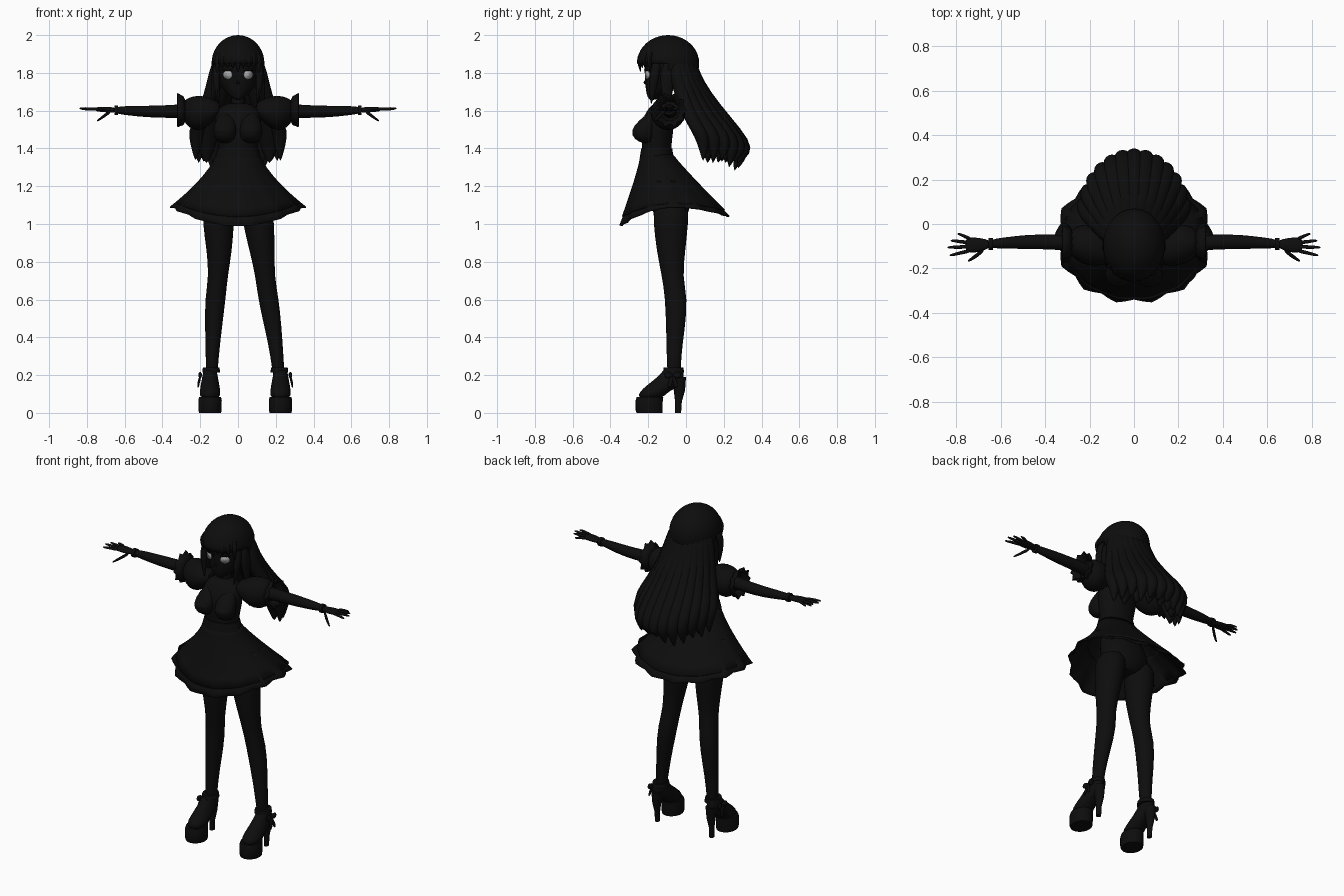
import bpy, bmesh, math, random
from math import sin, cos, pi, sqrt

random.seed(4)
cube = bpy.data.objects.get("Cube")
if cube:
    bpy.data.objects.remove(cube, do_unlink=True)


def make_material(name, value):
    mat = bpy.data.materials.new(name)
    mat.use_nodes = True
    colour = (value, value, value, 1)
    mat.diffuse_color = colour
    mat.node_tree.nodes["Principled BSDF"].inputs["Base Color"].default_value = colour
    return mat


BLACK = make_material("near_black", 0.004)
PALE = make_material("pale_grey", 0.4)


def finish(name, bm, mat=BLACK, subdivide=0, thickness=0):
    """Turn a bmesh into a smooth shaded object."""
    bmesh.ops.recalc_face_normals(bm, faces=bm.faces)
    mesh = bpy.data.meshes.new(name)
    bm.to_mesh(mesh)
    bm.free()
    mesh.materials.append(mat)
    obj = bpy.data.objects.new(name, mesh)
    bpy.context.collection.objects.link(obj)
    if thickness:
        obj.modifiers.new("Thickness", 'SOLIDIFY').thickness = thickness
    if subdivide:
        obj.modifiers.new("Smooth", 'SUBSURF').levels = subdivide
        obj.modifiers["Smooth"].render_levels = subdivide
    bpy.ops.object.select_all(action='DESELECT')
    obj.select_set(True)
    bpy.context.view_layer.objects.active = obj
    bpy.ops.object.shade_smooth_by_angle(angle=math.radians(50))
    return obj


def bridge(bm, rings, caps=True):
    n = len(rings[0])
    for low, high in zip(rings, rings[1:]):
        for i in range(n):
            j = (i + 1) % n
            bm.faces.new((low[i], low[j], high[j], high[i]))
    if caps:
        bm.faces.new(rings[0])
        bm.faces.new(rings[-1])


def loft(name, sections, axis='z', sides=12, subdivide=1, frill=0, caps=True):
    """Skin elliptical sections (x, y, z, radius, radius) set square to an axis."""
    bm = bmesh.new()
    rings = []
    for k, (x, y, z, ru, rv) in enumerate(sections):
        ring = []
        for i in range(sides):
            a = 2 * pi * i / sides
            wave = 1 + (frill * (-1) ** i if k else 0)
            u, v = ru * cos(a) * wave, rv * sin(a) * wave
            offset = {'z': (u, v, 0), 'x': (0, u, v), 'y': (u, 0, v)}[axis]
            ring.append(bm.verts.new((x + offset[0], y + offset[1], z + offset[2])))
        rings.append(ring)
    bridge(bm, rings, caps)
    return finish(name, bm, subdivide=subdivide, thickness=0 if caps else .006)


def strand(name, path, width, depth):
    """Hair lock that swells in the middle and ends in a point."""
    last = len(path) - 1
    taper = [.7] + [1] * (last - 2) + [.8, .05]
    loft(name, [(*p, width * t, depth * t) for p, t in zip(path, taper)], sides=8)


def skirt_tier(name, start, end, grow, ruffle, drop):
    """Skirt layer between two fractions of the waist-to-hem slope."""
    bm = bmesh.new()
    rings, n, steps = [], 56, 7
    for k in range(steps + 1):
        t = start + (end - start) * k / steps
        ring = []
        for i in range(n):
            a = 2 * pi * i / n
            front = max(0, -sin(a)) ** 2
            back = max(0, sin(a)) ** 2
            wave = 1 + ruffle * cos(14 * a) * k / steps
            rx = (.115 + .235 * t ** 1.35) * wave * grow
            ry = (.085 + .205 * t ** 1.1) * wave * grow
            z = 1.37 - t * (.28 + drop * (.1 * front + .05 * back))
            ring.append(bm.verts.new((rx * cos(a), -.155 + .095 * t + ry * sin(a), z)))
        rings.append(ring)
    bridge(bm, rings, caps=False)
    finish(name, bm, thickness=.006)


# Torso, neck and hips
loft("torso", [(0, -.15, 1.3, .11, .085), (0, -.155, 1.38, .1, .075),
               (0, -.155, 1.46, .115, .085), (0, -.15, 1.54, .13, .09),
               (0, -.135, 1.61, .12, .07), (0, -.125, 1.645, .05, .04)], sides=16)
loft("neck", [(0, -.12, 1.6, .042, .042), (0, -.12, 1.65, .035, .037),
              (0, -.115, 1.73, .035, .037)])
loft("hips", [(0, -.08, 1.01, .07, .07), (0, -.08, 1.07, .16, .105),
              (0, -.09, 1.16, .155, .11), (0, -.13, 1.28, .115, .09),
              (0, -.15, 1.38, .1, .075)], sides=16)
loft("waistband", [(0, -.155, 1.35, .122, .09), (0, -.155, 1.4, .108, .082)], sides=24,
     subdivide=0)

# Skirt: smooth upper layer over a fluted underskirt
skirt_tier("skirt", 0, .93, 1.0, .012, .75)
skirt_tier("underskirt_ruffle", .5, 1, 1.0, .035, 1)

# Head and face
loft("head", [(0, -.18, 1.655, .015, .015), (0, -.155, 1.685, .055, .055),
              (0, -.125, 1.735, .098, .092), (0, -.105, 1.8, .118, .114),
              (0, -.1, 1.88, .12, .13), (0, -.1, 1.95, .085, .09)], sides=20)
loft("nose", [(0, -.21, 1.765, .004, .004), (0, -.219, 1.748, .009, .013),
              (0, -.21, 1.738, .006, .006)], sides=8)


def face_plate(name, cx, cz, rx, rz, lift, mat):
    """Thin oval wrapped on the curve of the face."""
    bm = bmesh.new()
    bmesh.ops.create_circle(bm, cap_ends=True, segments=20, radius=1)
    for v in bm.verts:
        x, z = cx + v.co.x * rx, cz + v.co.y * rz
        v.co = (x, -.105 - .114 * sqrt(1 - (x / .12) ** 2) - lift, z)
    finish(name, bm, mat, thickness=.003)


for side, label in ((1, "left"), (-1, "right")):
    face_plate(label + "_eye", side * .055, 1.79, .024, .024, .003, PALE)
    face_plate(label + "_upper_lash", side * .057, 1.815, .028, .006, .007, BLACK)
    face_plate(label + "_eyebrow", side * .055, 1.838, .024, .003, .004, BLACK)

# Hair cap, open at the face
bm = bmesh.new()
bmesh.ops.create_uvsphere(bm, u_segments=32, v_segments=20, radius=1)
for v in bm.verts:
    v.co = (v.co.x * .14, v.co.y * .165 - .095, v.co.z * .15 + 1.85)
hidden = [v for v in bm.verts if v.co.y < -.12 and v.co.z < 1.84 or v.co.z < 1.74]
bmesh.ops.delete(bm, geom=hidden, context='VERTS')
finish("hair_cap", bm, thickness=.008)

# Fringe
for i in range(-4, 5):
    x = i * .027
    y = -.095 - .15 * sqrt(1 - (x / .14) ** 2)
    tip = 1.8 if i == 0 else 1.825 - .035 * (abs(i) > 3)
    strand("fringe_lock", [(x * .8, y + .02, 1.93), (x, y - .003, 1.88),
                           (x, y - .002, 1.85), (x * 1.03, y + .005, tip)], .02, .015)

# Locks beside the face
for side in (1, -1):
    strand("long_side_lock", [(side * .1, -.15, 1.88), (side * .118, -.165, 1.8),
                              (side * .112, -.175, 1.72), (side * .1, -.185, 1.63)], .024, .03)
    strand("outer_side_lock", [(side * .11, -.09, 1.87), (side * .12, -.1, 1.78),
                               (side * .125, -.1, 1.7), (side * .14, -.1, 1.6)], .026, .045)

# Long back hair: a fan of locks sweeping away from the body
levels = [(1.88, .1, -.07, .09), (1.8, .115, -.07, .1), (1.7, .135, -.05, .135),
          (1.57, .185, -.02, .21), (1.44, .225, .01, .29), (1.37, .225, .04, .27),
          (1.3, .23, .04, .24)]
for i in range(-6, 7):
    a = math.radians(i * 13)
    path = [(sin(a) * rx, cy + cos(a) * ry, z + (.06 * sin(a) ** 2 if z < 1.5 else 0))
            for z, rx, cy, ry in levels]
    x, y, z = path[-1]
    path[-1] = (x, y, z + random.uniform(-.04, .03))
    strand("back_hair_lock", path, .048, .048)
for i in range(-3, 4):
    a = math.radians(i * 22)
    path = [(sin(a) * rx * .8, cy + cos(a) * ry * .75, z + .02)
            for z, rx, cy, ry in levels]
    strand("inner_hair_lock", path, .06, .045)

# Arms, sleeves, hands and bust, once per side
fingers = [(.795, -.045, 1.605, -.068), (.825, -.075, 1.612, -.085),
           (.84, -.105, 1.612, -.102), (.83, -.14, 1.608, -.119)]
for side, label in ((1, "left"), (-1, "right")):
    def limb(name, sections, **options):
        return loft(label + "_" + name, [(side * x, *rest) for x, *rest in sections],
                    axis='x', **options)

    loft(label + "_breast", [(side * .066, -.2, 1.425, .02, .02), (side * .068, -.222, 1.445, .055, .055),
                             (side * .07, -.228, 1.495, .066, .07), (side * .065, -.2, 1.55, .055, .05),
                             (side * .06, -.165, 1.6, .03, .02)], sides=14)
    limb("arm", [(.1, -.11, 1.6, .045, .045), (.25, -.09, 1.6, .037, .04),
                 (.36, -.08, 1.595, .035, .035), (.48, -.08, 1.595, .034, .032),
                 (.58, -.085, 1.6, .026, .026), (.66, -.09, 1.603, .02, .019)])
    limb("sleeve_puff", [(.09, -.12, 1.61, .045, .03), (.13, -.11, 1.6, .075, .06),
                         (.18, -.1, 1.59, .092, .092), (.235, -.09, 1.585, .092, .095),
                         (.275, -.085, 1.595, .065, .07), (.29, -.085, 1.595, .045, .045)],
         sides=16)
    limb("sleeve_frill", [(.27, -.085, 1.597, .042, .042), (.29, -.085, 1.6, .07, .072),
                          (.32, -.085, 1.603, .083, .085)], sides=20, subdivide=0,
         frill=.12, caps=False)
    limb("wrist_cuff", [(.635, -.09, 1.602, .027, .026), (.655, -.09, 1.602, .027, .026)],
         subdivide=0)
    limb("palm", [(.645, -.09, 1.603, .018, .015), (.69, -.094, 1.605, .032, .015),
                  (.735, -.095, 1.607, .038, .014), (.76, -.094, 1.608, .028, .008)])
    for x, y, z, root in fingers:
        limb("finger", [(.73, root, 1.607, .01, .01), ((x + .73) / 2, (y + root) / 2, 1.61, .009, .009),
                        (x - .012, y, z, .007, .007), (x, y, z, .003, .003)], sides=8)
    limb("thumb", [(.67, -.11, 1.6, .012, .012), (.705, -.14, 1.575, .012, .011),
                   (.735, -.16, 1.553, .009, .008), (.748, -.167, 1.545, .003, .003)], sides=8)

# Legs and platform heels: shared profile, each leg with its own stance
leg_profile = [(-.08, 1.12, .085, .1), (-.08, 1, .085, .093), (-.08, .86, .068, .078),
               (-.073, .72, .051, .055), (-.051, .61, .056, .061), (-.055, .45, .046, .051),
               (-.065, .3, .034, .038), (-.062, .15, .032, .036)]
stances = {"left": (1, .225, (.1, .108, .128, .143, .16, .186, .207, .22)),
           "right": (-1, -.148, (-.1, -.105, -.098, -.105, -.12, -.13, -.136, -.142))}
for label, (side, foot, line) in stances.items():
    loft(label + "_leg", [(x, *rest) for x, rest in zip(line, leg_profile)], sides=16)
    loft(label + "_platform_sole", [(foot, -.193, 0, .058, .068), (foot, -.195, .012, .061, .071),
                                    (foot, -.195, .065, .062, .072), (foot, -.19, .085, .058, .07)],
         sides=24, subdivide=0)
    loft(label + "_shoe_upper", [(foot, -.19, .075, .056, .07), (foot, -.175, .11, .056, .075),
                                 (foot, -.11, .15, .05, .095), (foot, -.08, .19, .042, .07),
                                 (foot, -.068, .225, .036, .055), (foot, -.066, .235, .03, .04)],
         sides=16)
    loft(label + "_heel", [(foot, -.042, 0, .014, .016), (foot, -.04, .06, .015, .018),
                           (foot, -.035, .12, .024, .03), (foot, -.045, .19, .035, .045)],
         subdivide=0)
    loft(label + "_ankle_strap", [(foot - side * .006, -.066, .215, .047, .056),
                                  (foot - side * .006, -.066, .24, .044, .052)], sides=20, subdivide=0)
    # Small bow on the outer ankle
    for lean in (-1, 1):
        loft(label + "_bow_loop", [(foot + side * .045, -.07, .2, .006, .01),
                                   (foot + side * .055, -.07 + lean * .025, .2, .012, .022),
                                   (foot + side * .052, -.07 + lean * .045, .2, .008, .014)],
             axis='y', sides=8)
        loft(label + "_bow_tail", [(foot + side * .05, -.07, .2, .006, .008),
                                   (foot + side * .06, -.07 + lean * .012, .165, .008, .012),
                                   (foot + side * .064, -.07 + lean * .02, .13, .004, .012)], sides=8)
